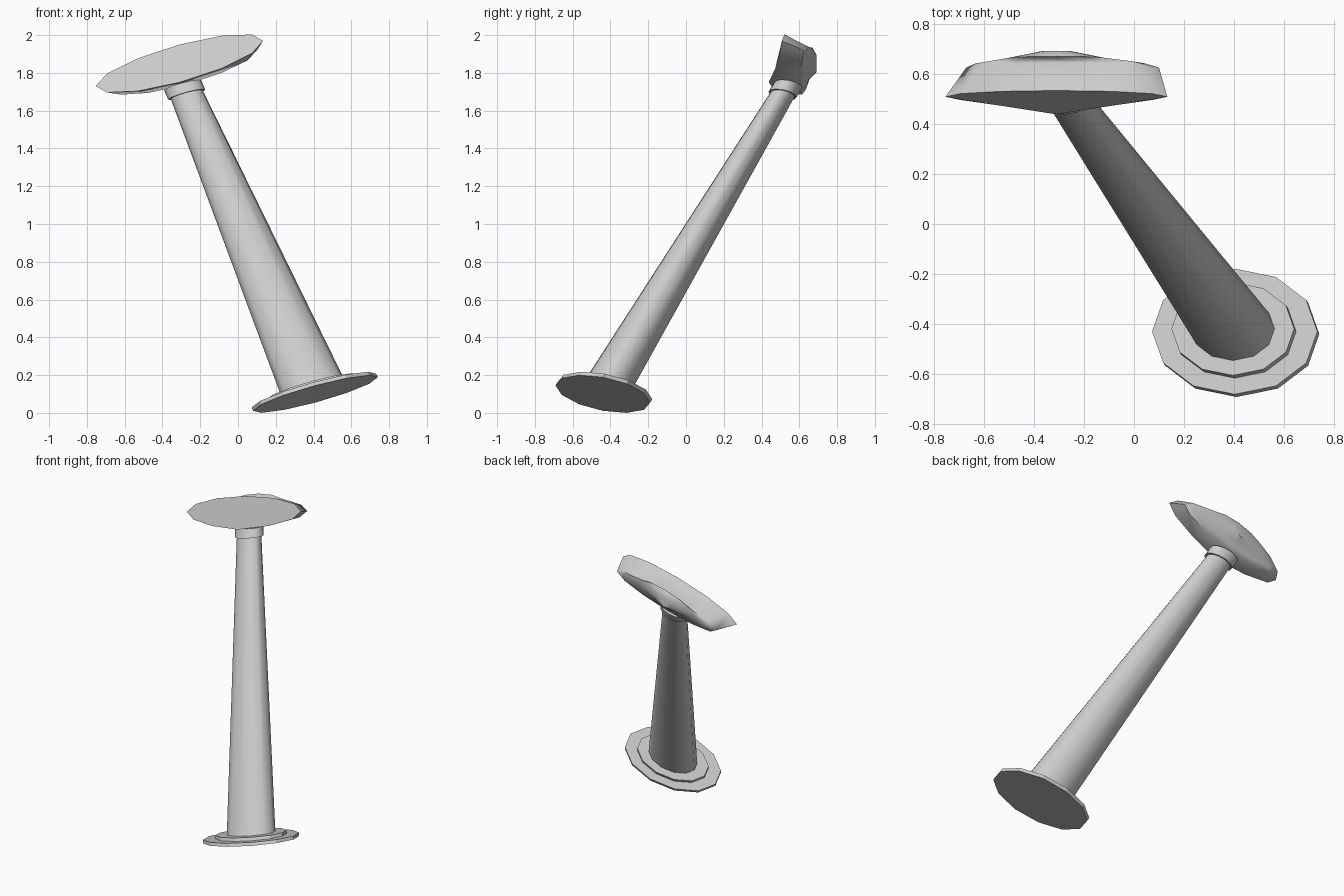
import bpy, bmesh
from math import sin, cos, pi, radians

if "Cube" in bpy.data.objects:
    bpy.data.objects.remove(bpy.data.objects["Cube"])

N = 12


def loft(name, rings, angle, cap_start=True, cap_end=True):
    """Skin elliptical rings: (cx, cy, cz, half_x, half_y, v_y, v_z).
    The x axis of each ring climbs with the common slope 0.27."""
    bm = bmesh.new()
    loops = []
    for cx, cy, cz, rx, vy, vz in rings:
        loops.append([bm.verts.new((cx + rx * cos(a), cy + vy * sin(a),
                                    cz + 0.27 * rx * cos(a) + vz * sin(a)))
                      for a in (2 * pi * i / N for i in range(N))])
    for a, b in zip(loops, loops[1:]):
        for i in range(N):
            j = (i + 1) % N
            bm.faces.new((a[i], a[j], b[j], b[i]))
    if cap_start:
        bm.faces.new(loops[0][::-1])
    if cap_end:
        bm.faces.new(loops[-1])
    bmesh.ops.recalc_face_normals(bm, faces=bm.faces)
    me = bpy.data.meshes.new(name)
    bm.to_mesh(me)
    bm.free()
    ob = bpy.data.objects.new(name, me)
    bpy.context.collection.objects.link(ob)
    bpy.ops.object.select_all(action='DESELECT')
    ob.select_set(True)
    bpy.context.view_layer.objects.active = ob
    bpy.ops.object.shade_smooth_by_angle(angle=radians(angle))
    return ob


# Leaning axis shared by base, post and collar
FOOT = (0.41, -0.44, 0.10)
LEAN = (-0.43, 0.60)


def disc(t, r):
    """Ring of radius r at height t above the foot, following the lean."""
    return (FOOT[0] + LEAN[0] * t, FOOT[1] + LEAN[1] * t, FOOT[2] + t,
            r, r * 0.76, -r * 0.137)


# Two stepped base plates
loft("base_plate", [disc(0, 0.33), disc(0.018, 0.33)], 20)
loft("base_step", [disc(0.018, 0.245), disc(0.036, 0.245)], 20)

# Tapered post and its collar
loft("post", [disc(0.03, 0.167), disc(1.63, 0.082)], 80, False, False)
loft("collar", [disc(1.585, 0.098), disc(1.635, 0.098)], 50)

# Head: flat oval front, rim and domed back
head = loft("head", [
    (-0.31, 0.508, 1.85, 0.443, 0.025, 0.10),
    (-0.285, 0.625, 1.815, 0.385, 0.02, 0.08),
    (-0.295, 0.642, 1.825, 0.335, 0.015, 0.07),
    (-0.31, 0.66, 1.85, 0.21, 0.01, 0.065),
    (-0.31, 0.69, 1.85, 0.06, 0.0, 0.045)], 60)
# Lower front edge bulges forward over the collar
for i, dy in ((8, -0.014), (9, -0.045), (10, -0.014)):
    head.data.vertices[i].co.y += dy
